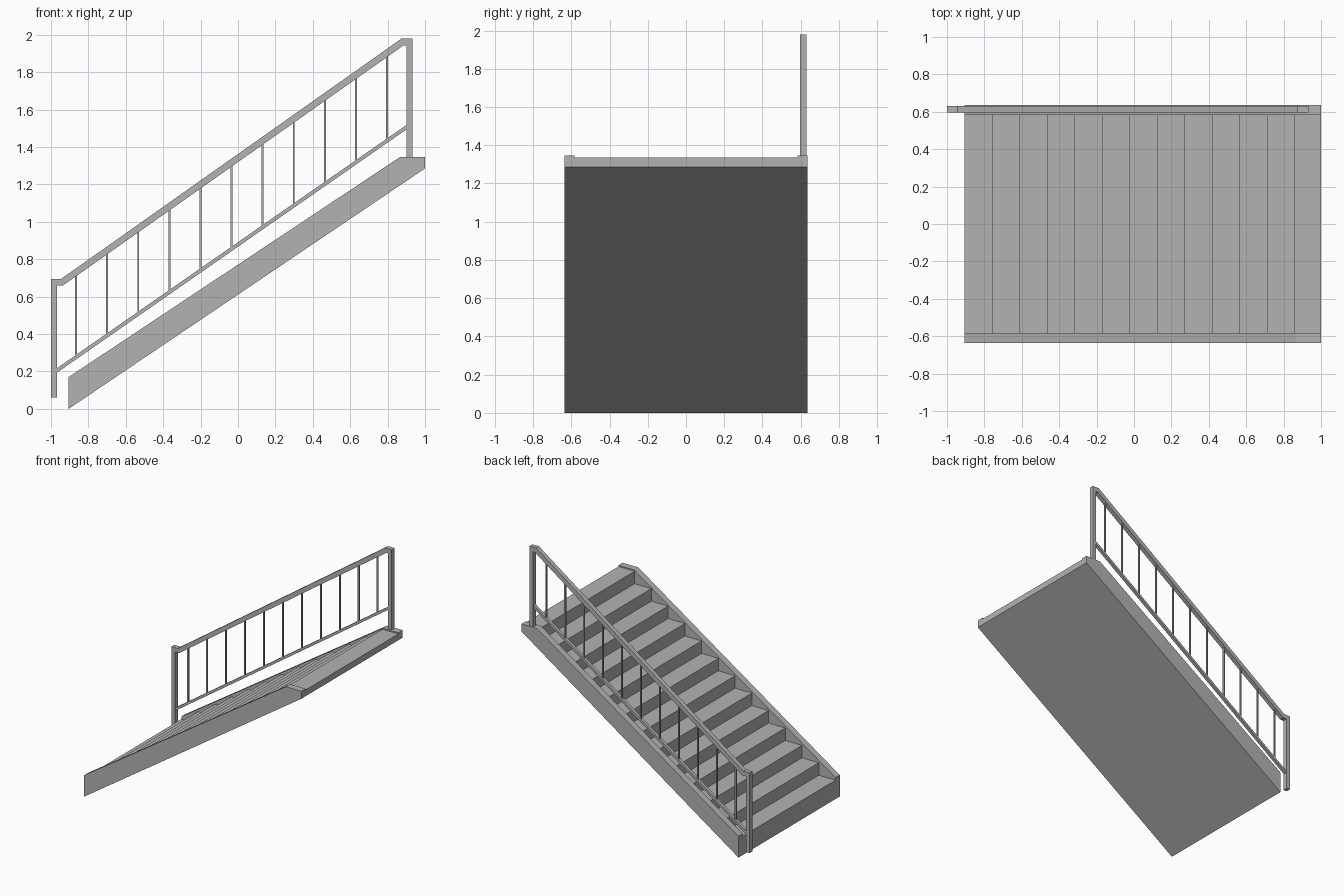
import bpy, bmesh

cube = bpy.data.objects.get("Cube")
if cube:
    bpy.data.objects.remove(cube)

grey = bpy.data.materials.new("plain_grey")
grey.use_nodes = True
COLOUR = (0.45, 0.45, 0.45, 1)
grey.diffuse_color = COLOUR
grey.node_tree.nodes["Principled BSDF"].inputs["Base Color"].default_value = COLOUR


def extrude(name, outline, y0, y1):
    """Extrude an x-z outline from y0 to y1."""
    bm = bmesh.new()
    face = bm.faces.new([bm.verts.new((x, y0, z)) for x, z in outline])
    moved = bmesh.ops.extrude_face_region(bm, geom=[face])["geom"]
    verts = [g for g in moved if isinstance(g, bmesh.types.BMVert)]
    bmesh.ops.translate(bm, vec=(0, y1 - y0, 0), verts=verts)
    bmesh.ops.recalc_face_normals(bm, faces=bm.faces)
    mesh = bpy.data.meshes.new(name)
    bm.to_mesh(mesh)
    bm.free()
    mesh.materials.append(grey)
    obj = bpy.data.objects.new(name, mesh)
    bpy.context.collection.objects.link(obj)
    return obj


def box(name, x0, x1, z0, z1, y0, y1):
    return extrude(name, [(x0, z0), (x1, z0), (x1, z1), (x0, z1)], y0, y1)


# Side stringers
LOW, HIGH, TOP = -0.905, 1.0, 1.345
INNER, OUTER = 0.582, 0.635
stringer = [(LOW, 0), (HIGH, 1.285), (HIGH, TOP), (0.865, TOP), (LOW, 0.17)]
extrude("left_stringer", stringer, INNER, OUTER)
extrude("right_stringer", stringer, -OUTER, -INNER)

# Steps with a flat sloping underside
STEPS, RUN, RISE = 12, 0.147, 0.0988
steps = [(HIGH, 1.285), (LOW, 0)]
for i in range(STEPS + 1):
    z = 1.335 - (STEPS - i) * RISE
    x = LOW + i * RUN
    steps += [(x, z), (x + RUN if i < STEPS else HIGH, z)]
extrude("steps", steps, -INNER, INNER)

# Railing posts
RAIL_Y = 0.613
BACK, FRONT = RAIL_Y + 0.018, RAIL_Y - 0.018
box("lower_post", -1.0, -0.968, 0.06, 0.66, FRONT, BACK)
box("upper_post", 0.902, 0.932, TOP, 1.945, FRONT, BACK)

# Handrail with level ends
extrude("handrail", [(-1.0, 0.66), (-0.935, 0.66), (0.884, 1.942), (0.902, 1.942),
                     (0.932, 1.942), (0.932, 1.98), (0.875, 1.98),
                     (-0.945, 0.695), (-1.0, 0.695)], FRONT, BACK)

# Lower rail
SLOPE = 0.696


def rail_z(x):
    return 0.205 + (x + 0.968) * SLOPE


ends = (-0.968, 0.902)
extrude("lower_rail", [(x, rail_z(x) - 0.012) for x in ends]
        + [(x, rail_z(x) + 0.012) for x in reversed(ends)],
        RAIL_Y - 0.012, RAIL_Y + 0.012)

# Balusters
for i in range(11):
    x = -0.866 + i * 0.1663
    box(f"baluster_{i + 1}", x - 0.005, x + 0.005, rail_z(x),
        0.72 + (x + 0.935) * 0.706 - 0.04, RAIL_Y - 0.006, RAIL_Y + 0.006)
